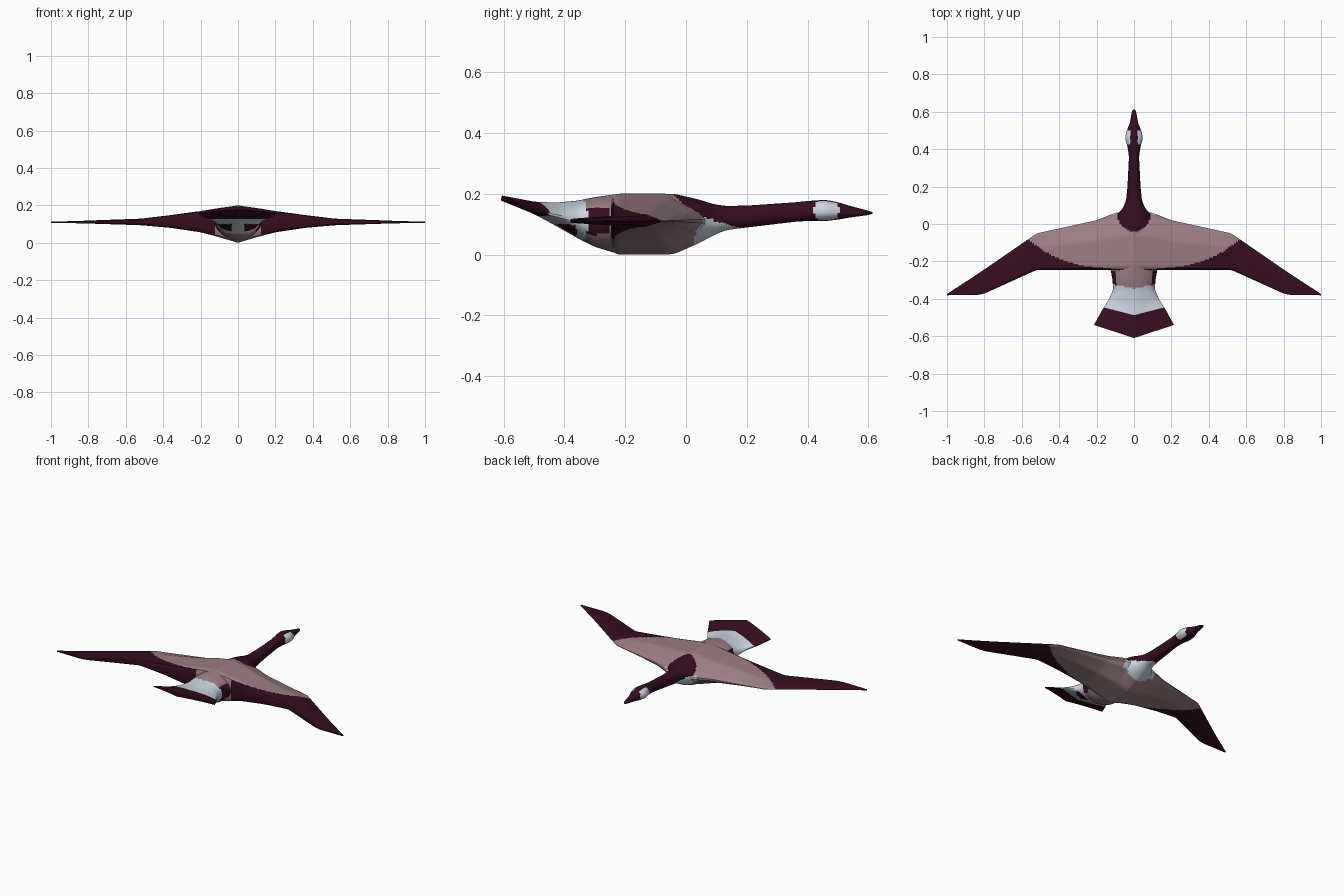
import bpy, bmesh, math

if "Cube" in bpy.data.objects:
    bpy.data.objects.remove(bpy.data.objects["Cube"])


def material(name, rgb):
    m = bpy.data.materials.new(name)
    m.diffuse_color = (*rgb, 1)
    m.use_nodes = True
    m.node_tree.nodes["Principled BSDF"].inputs["Base Color"].default_value = m.diffuse_color
    return m


PINK, DARK, WHITE = 0, 1, 2
MATS = [material("dusty_pink", (0.33, 0.21, 0.23)),
        material("dark_plum", (0.036, 0.004, 0.015)),
        material("pale_grey", (0.60, 0.66, 0.76))]


def interp(table, t):
    """Linear lookup of a row of values at t; rows are (t, values...)."""
    if t <= table[0][0]:
        return table[0][1:]
    for a, b in zip(table, table[1:]):
        if t <= b[0]:
            k = (t - a[0]) / (b[0] - a[0])
            return [p + (q - p) * k for p, q in zip(a[1:], b[1:])]
    return table[-1][1:]


def soft(table, t, r=0.012):
    """Lookup averaged over a small window, rounding the corners."""
    r = min(r, t - table[0][0], table[-1][0] - t)
    rows = [interp(table, t + r * k) for k in (-1, -0.5, 0, 0.5, 1)]
    return [sum(c) / 5 for c in zip(*rows)]


def loft(name, rings):
    bm = bmesh.new()
    vs = [[bm.verts.new(p) for p in ring] for ring in rings]
    n = len(rings[0])
    for a, b in zip(vs, vs[1:]):
        for i in range(n):
            bm.faces.new((a[i], a[(i + 1) % n], b[(i + 1) % n], b[i]))
    bm.faces.new(vs[0])
    bm.faces.new(vs[-1])
    bmesh.ops.recalc_face_normals(bm, faces=bm.faces)
    me = bpy.data.meshes.new(name)
    bm.to_mesh(me)
    bm.free()
    ob = bpy.data.objects.new(name, me)
    bpy.context.collection.objects.link(ob)
    return ob


# Tail, trunk, neck and head: y, half width, top, side height, bottom, roundness, sweep
BODY = [(-0.61, 0.215, 0.195, 0.158, 0.178, 1.2, 0.33),
        (-0.50, 0.168, 0.174, 0.134, 0.133, 1.3, 0.27),
        (-0.43, 0.135, 0.171, 0.122, 0.095, 1.6, 0.20),
        (-0.36, 0.112, 0.177, 0.112, 0.055, 2.0, 0.08),
        (-0.30, 0.115, 0.189, 0.108, 0.025, 2.0, 0.0),
        (-0.22, 0.130, 0.200, 0.108, 0.001, 1.4, 0.0),
        (-0.04, 0.130, 0.200, 0.108, 0.001, 1.3, 0.0),
        (0.04, 0.098, 0.182, 0.110, 0.036, 1.6, 0.0),
        (0.09, 0.056, 0.166, 0.112, 0.063, 2.0, 0.0),
        (0.13, 0.042, 0.160, 0.118, 0.080, 2.0, 0.0),
        (0.20, 0.035, 0.161, 0.124, 0.089, 2.0, 0.0),
        (0.36, 0.027, 0.172, 0.139, 0.108, 2.0, 0.0),
        (0.41, 0.034, 0.177, 0.143, 0.111, 2.0, 0.0),
        (0.46, 0.048, 0.180, 0.143, 0.110, 2.0, 0.0),
        (0.50, 0.039, 0.172, 0.141, 0.115, 2.0, 0.0),
        (0.54, 0.022, 0.160, 0.139, 0.122, 2.0, 0.0),
        (0.60, 0.012, 0.144, 0.137, 0.130, 2.0, 0.0),
        (0.613, 0.005, 0.140, 0.137, 0.134, 2.0, 0.0)]

rings = []
STEPS, SIDES = 150, 48
for i in range(STEPS + 1):
    y = -0.61 + 1.223 * i / STEPS
    w, top, mid, bot, p, sweep = soft(BODY, y)
    ring = []
    for j in range(SIDES):
        a = 2 * math.pi * (j + 0.5) / SIDES
        c, s = math.cos(a), math.sin(a)
        x = w * math.copysign(abs(c) ** (2 / p), c)
        f = abs(s) ** (2 / p)
        edge = 0.003 * math.copysign(1, s)
        z = mid + ((top if s > 0 else bot) - mid) * f + edge * (1 - f)
        ring.append((x, y + sweep * abs(x), z))
    rings.append(ring)
goose = loft("bird_body", rings)

# Wings, tip to tip: x, leading edge, trailing edge, top, bottom
WING = [(0.0, 0.075, -0.25, 0.2, 0.0), (0.1, 0.06, -0.247, 0.186, 0.03),
        (0.2, 0.02, -0.245, 0.17, 0.056), (0.36, -0.015, -0.245, 0.148, 0.08),
        (0.52, -0.05, -0.245, 0.129, 0.094), (0.80, -0.243, -0.372, 0.119, 0.103),
        (0.84, -0.27, -0.38, 0.117, 0.104), (1.0, -0.374, -0.381, 0.113, 0.107)]
# Wing section: distance behind the leading edge, share of the thickness
SECTION = [(0, 0.08), (0.06, 0.36), (0.4, 1), (0.92, 1), (0.98, 0.9), (1, 0.6)]
CUTS = 30
rings = []
for i in range(-90, 91):
    x = i / 90
    lead, trail, top, bot = soft(WING, abs(x))
    upper, lower = [], []
    for j in range(CUTS + 1):
        s = 0.5 - 0.5 * math.cos(math.pi * j / CUTS)
        h = interp(SECTION, s)[0]
        y = lead + (trail - lead) * s
        upper.append((x, y, 0.11 + (top - 0.11) * h))
        lower.append((x, y, 0.11 + (bot - 0.11) * h))
    rings.append(upper + lower[::-1])
wings = loft("wings_helper", rings)

# Join wings and body into one skin
mod = goose.modifiers.new("join_wings", 'BOOLEAN')
mod.operation = 'UNION'
mod.solver = 'EXACT'
mod.object = wings
bpy.context.view_layer.objects.active = goose
goose.select_set(True)
bpy.ops.object.modifier_apply(modifier=mod.name)
bpy.data.objects.remove(wings, do_unlink=True)


def plumage(c, n):
    x, y, z = abs(c.x), c.y, c.z
    # cheek patches
    if (y - 0.462) ** 2 + (z - 0.145) ** 2 < 0.042 ** 2 and x > 0.018:
        return WHITE
    # pale chest below the neck
    if 0.03 < y < 0.19 and x < 0.11 and z < 0.115 - 0.27 * (y - 0.08):
        return WHITE
    # neck and the dark cape on the shoulders
    if y > 0.09 or (z > 0.11 and (x / 0.09) ** 2 + ((y - 0.06) / 0.1) ** 2 < 1):
        return DARK
    # tail band, rump and flanks
    if x < 0.24 and y < -0.25:
        if y - 0.25 * x < -0.49:
            return DARK
        if n.z < 0 and 0.03 < x < 0.11 and 0.05 < z < 0.1 and y < -0.36:
            return DARK
        if y - 0.2 * x < -0.345:
            return WHITE
        if x > 0.098 and 0.065 < z < 0.168:
            return DARK
    # wing tips and trailing edges
    if x > 0.125 and y < -0.24 + 0.16 * (x / 0.57) ** 3:
        return DARK
    return PINK


for m in MATS:
    goose.data.materials.append(m)
for f in goose.data.polygons:
    f.material_index = plumage(f.center, f.normal)
bpy.ops.object.shade_smooth_by_angle(angle=math.radians(30))
